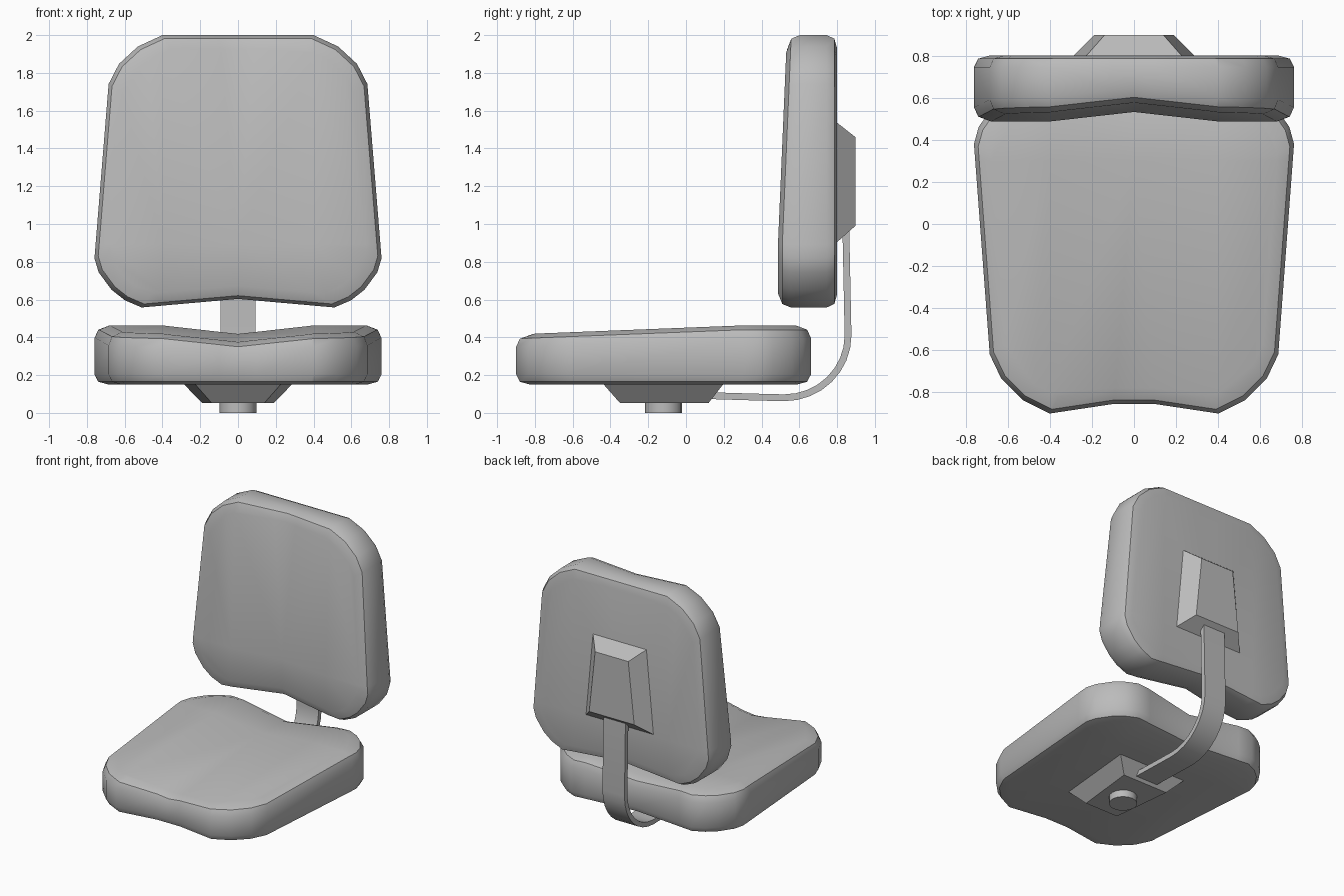
import bpy, bmesh, math
from mathutils import Vector

if "Cube" in bpy.data.objects:
    bpy.data.objects.remove(bpy.data.objects["Cube"])

grey = bpy.data.materials.new("dark_grey")
grey.diffuse_color = (0.5, 0.5, 0.5, 1)
grey.use_nodes = True
grey.node_tree.nodes["Principled BSDF"].inputs["Base Color"].default_value = grey.diffuse_color


def finish(name, bm, smooth=True, angle=32):
    bmesh.ops.recalc_face_normals(bm, faces=bm.faces[:])
    me = bpy.data.meshes.new(name)
    bm.to_mesh(me)
    bm.free()
    me.materials.append(grey)
    ob = bpy.data.objects.new(name, me)
    bpy.context.collection.objects.link(ob)
    if smooth:
        bpy.ops.object.select_all(action='DESELECT')
        ob.select_set(True)
        bpy.context.view_layer.objects.active = ob
        bpy.ops.object.shade_smooth_by_angle(angle=math.radians(angle))
    return ob


def loft(bm, loops):
    """Skin a list of closed point loops and cap both ends."""
    rings = [[bm.verts.new(p) for p in loop] for loop in loops]
    n = len(rings[0])
    for a, b in zip(rings, rings[1:]):
        for i in range(n):
            j = (i + 1) % n
            bm.faces.new((a[i], a[j], b[j], b[i]))
    bm.faces.new(rings[0])
    bm.faces.new(rings[-1])


# Placement of shared parts: lying under the seat, or standing behind the back
def seat_place(p):
    return Vector((p.x, p.y, p.z + 0.15))


def back_place(p):
    return Vector((p.x, 0.80 - p.z, 0.56 + (0.66 - p.y) * 0.923))


# Padded cushion: rounded outline, bevelled rim, dished and tilted top
def cushion(name, front_mid, place):
    half = [(0.10, front_mid), (0.40, -0.90), (0.53, -0.835), (0.63, -0.735),
            (0.685, -0.62), (0.76, 0.38), (0.738, 0.46), (0.67, 0.56),
            (0.60, 0.62), (0.51, 0.662)]
    outline = half + [(0, 0.613)] + [(-x, y) for x, y in reversed(half)]
    rim = [(0.075, 0), (0.02, 0.015), (0, 0.055),
           (0, 0.245), (0.02, 0.29), (0.08, 0.313)]
    loops = []
    for inset, z in rim:
        sx, sy = 1 - inset / 0.76, 1 - inset / 0.78
        loops.append([(x * sx, -0.12 + (y + 0.12) * sy, z) for x, y in outline])
    bm = bmesh.new()
    loft(bm, loops)
    cuts = [((x, 0, 0), (1, 0, 0)) for x in (-0.4, 0, 0.4)] + [((0, 0.3, 0), (0, 1, 0))]
    for co, no in cuts:
        bmesh.ops.bisect_plane(bm, geom=bm.verts[:] + bm.edges[:] + bm.faces[:],
                               dist=1e-4, plane_co=co, plane_no=no)
    for v in bm.verts:
        if v.co.z > 0.2:
            v.co.z -= 0.045 * max(0, 1 - abs(v.co.x) / 0.4)
            v.co.z -= 0.045 * max(0, 0.3 - v.co.y) / 1.14
        v.co = place(v.co)
    finish(name, bm)


# Tapered mounting bracket, wider at the arm end
def bracket(name, place, ends):
    y0, y1, y2, y3 = ends
    base = [(-0.23, y0, 0.005), (0.23, y0, 0.005), (0.29, y3, 0.005), (-0.29, y3, 0.005)]
    tip = [(-0.14, y1, -0.097), (0.14, y1, -0.097), (0.19, y2, -0.097), (-0.19, y2, -0.097)]
    bm = bmesh.new()
    loft(bm, [base, tip])
    for v in bm.verts:
        v.co = place(v.co)
    finish(name, bm, False)


cushion("seat_cushion", -0.855, seat_place)
cushion("backrest_cushion", -0.90, back_place)
bracket("seat_bracket", seat_place, (-0.44, -0.35, 0.12, 0.20))
bracket("backrest_bracket", back_place, (-0.402, -0.315, 0.194, 0.292))

# Bent flat bar joining the seat to the backrest, curve smoothed by sampling an arc
path = [Vector((0.10, 0.092)), Vector((0.36, 0.084))]
for i in range(9):
    a = math.radians(-90 + 90 * i / 8)
    path.append(Vector((0.52 + 0.338 * math.cos(a), 0.41 + 0.33 * math.sin(a))))
path.append(Vector((0.846, 0.99)))
sections = []
for i, p in enumerate(path):
    t = (path[min(i + 1, len(path) - 1)] - path[max(i - 1, 0)]).normalized()
    n = Vector((-t.y, t.x)) * 0.018
    a, b = p + n, p - n
    sections.append([(-0.093, a.x, a.y), (0.093, a.x, a.y),
                     (0.093, b.x, b.y), (-0.093, b.x, b.y)])
bm = bmesh.new()
loft(bm, sections)
finish("support_arm", bm)

# Short mounting stem under the seat
bm = bmesh.new()
bmesh.ops.create_cone(bm, cap_ends=True, segments=16, radius1=0.098, radius2=0.098, depth=0.07)
bmesh.ops.translate(bm, verts=bm.verts[:], vec=(0, -0.118, 0.035))
finish("mounting_stem", bm)
